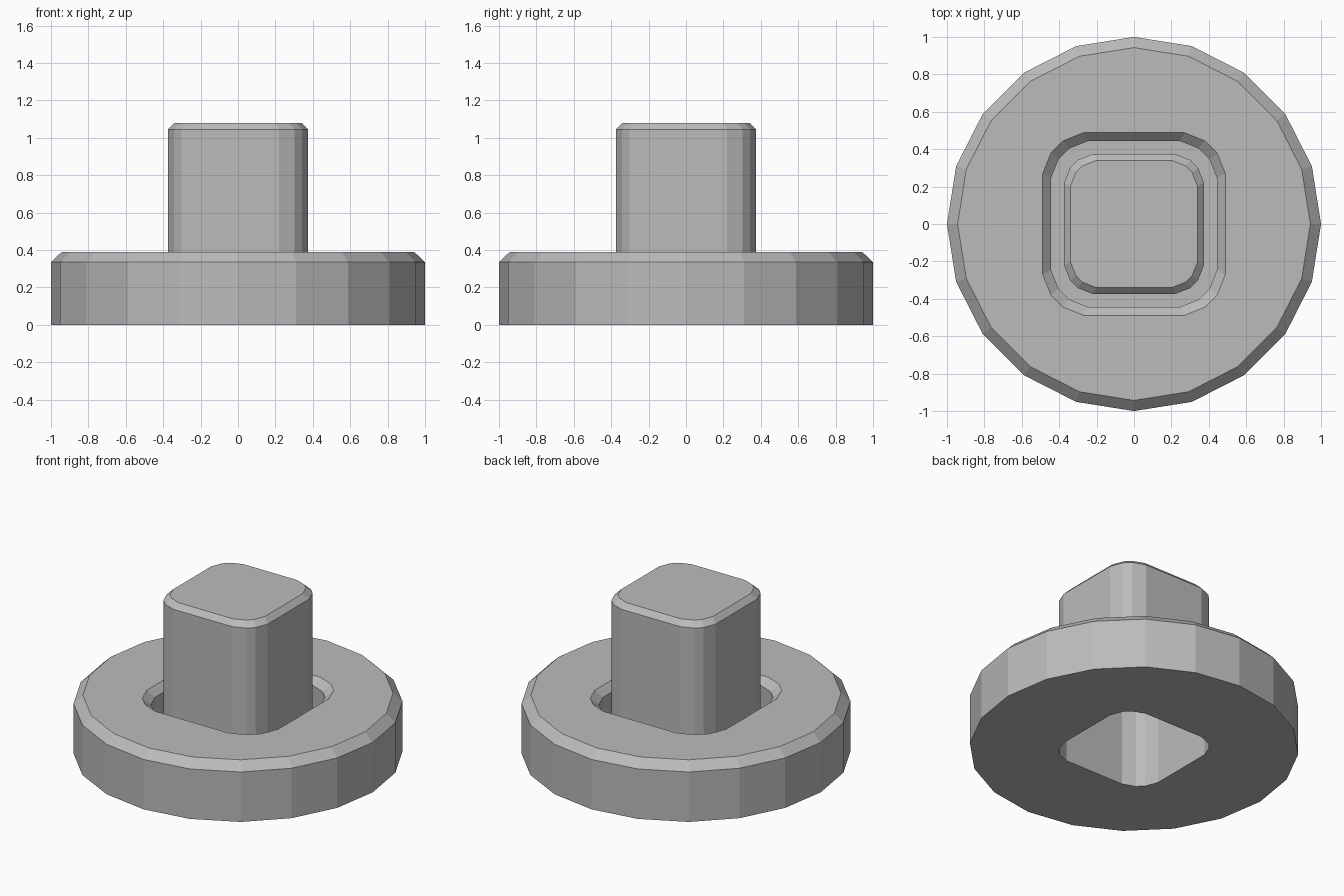
import bpy
import bmesh
import math

if "Cube" in bpy.data.objects:
    bpy.data.objects.remove(bpy.data.objects["Cube"])

grey = bpy.data.materials.new("plain grey")
grey.diffuse_color = (0.5, 0.5, 0.5, 1)
grey.use_nodes = True
grey.node_tree.nodes["Principled BSDF"].inputs["Base Color"].default_value = grey.diffuse_color


def circle(r, n=20):
    return [(r * math.cos(2 * math.pi * i / n), r * math.sin(2 * math.pi * i / n)) for i in range(n)]


def rounded_square(corner):
    # repeat one corner by quarter turns
    pts = []
    for _ in range(4):
        pts += corner
        corner = [(-y, x) for x, y in corner]
    return pts


def scaled(pts, s):
    return [(x * s, y * s) for x, y in pts]


def ring(bm, pts, z):
    return [bm.verts.new((x, y, z)) for x, y in pts]


def walls(bm, rings):
    for a, b in zip(rings, rings[1:]):
        n = len(a)
        for i in range(n):
            j = (i + 1) % n
            bm.faces.new((a[i], a[j], b[j], b[i]))


def fill_between(bm, outer, inner, up):
    edges = []
    for loop in (outer, inner):
        for i, v in enumerate(loop):
            w = loop[(i + 1) % len(loop)]
            edges.append(bm.edges.get((v, w)) or bm.edges.new((v, w)))
    made = bmesh.ops.triangle_fill(bm, edges=edges, use_beauty=True, normal=(0, 0, up))
    for f in made["geom"]:
        if isinstance(f, bmesh.types.BMFace):
            f.normal_update()
            if f.normal.z * up < 0:
                f.normal_flip()


def finish(bm, name):
    mesh = bpy.data.meshes.new(name)
    bm.to_mesh(mesh)
    bm.free()
    mesh.materials.append(grey)
    bpy.context.collection.objects.link(bpy.data.objects.new(name, mesh))


post_outline = rounded_square([(0.374, 0.22), (0.342, 0.302), (0.302, 0.342), (0.22, 0.374)])
hole_outline = rounded_square([(0.488, 0.27), (0.444, 0.38), (0.38, 0.444), (0.27, 0.488)])

# Round base with bevelled rim and a bevelled square well
bm = bmesh.new()
rim = [ring(bm, circle(1), 0), ring(bm, circle(1), 0.335), ring(bm, circle(0.943), 0.39)]
walls(bm, rim)
well = [ring(bm, hole_outline, 0.39), ring(bm, scaled(hole_outline, 0.91), 0.345),
        ring(bm, scaled(hole_outline, 0.91), 0)]
walls(bm, well)
fill_between(bm, rim[2], well[0], 1)

# Underside and floor of the well, open below the post
fill_between(bm, rim[0], ring(bm, post_outline, 0), -1)
finish(bm, "round_base")

# Hollow square post with bevelled top
bm = bmesh.new()
post = [ring(bm, post_outline, 0), ring(bm, post_outline, 1.045),
        ring(bm, scaled(post_outline, 0.91), 1.08)]
walls(bm, post)
bm.faces.new(post[2])
finish(bm, "square_post")
